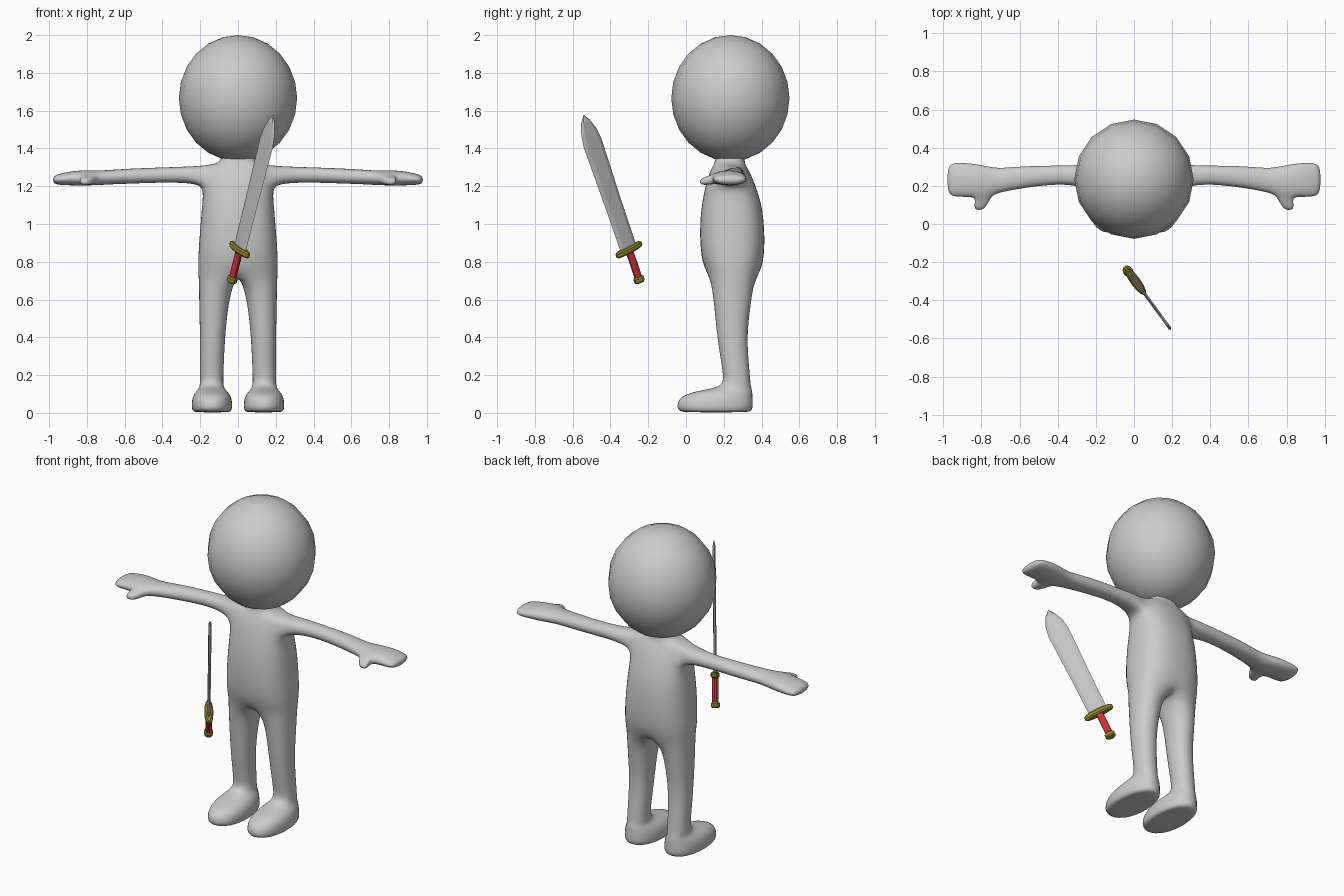
import bpy, bmesh, math
from mathutils import Matrix, Vector

if "Cube" in bpy.data.objects:
    bpy.data.objects.remove(bpy.data.objects["Cube"])


def material(name, rgb):
    m = bpy.data.materials.new(name)
    m.diffuse_color = (*rgb, 1)
    m.use_nodes = True
    m.node_tree.nodes["Principled BSDF"].inputs["Base Color"].default_value = m.diffuse_color
    return m


GREY = material("body_grey", (0.6, 0.6, 0.6))
STEEL = material("blade_steel", (0.55, 0.55, 0.55))
GOLD = material("dark_gold", (0.27, 0.24, 0.025))
RED = material("grip_red", (0.62, 0.03, 0.04))


def finish(bm, name, mat, smooth=False):
    bmesh.ops.recalc_face_normals(bm, faces=bm.faces)
    me = bpy.data.meshes.new(name)
    bm.to_mesh(me)
    bm.free()
    me.materials.append(mat)
    for p in me.polygons:
        p.use_smooth = smooth
    ob = bpy.data.objects.new(name, me)
    bpy.context.collection.objects.link(ob)
    return ob


def bridge(bm, a, b, skip=()):
    n = len(a)
    for k in range(n):
        j = (k + 1) % n
        if k not in skip:
            bm.faces.new((a[k], a[j], b[j], b[k]))


# Head
bm = bmesh.new()
bmesh.ops.create_uvsphere(bm, u_segments=16, v_segments=12, radius=1)
bm.transform(Matrix.Translation((0, 0.235, 1.666)) @ Matrix.Diagonal((0.313, 0.313, 0.334, 1)))
finish(bm, "head", GREY, True)

# Body: half cage, mirrored and subdivided
bm = bmesh.new()
OCT = [(-.75, -.75), (0, -1), (.75, -.75), (1, 0), (.75, .75), (0, 1), (-.75, .75), (-1, 0)]
HALF = [(0, -1), (.55, -.93), (.92, -.58), (1, 0), (.92, .58), (.55, .93), (0, 1)]


def torso_ring(z, xo, yf, yb):
    cy, ry = (yf + yb) / 2, (yb - yf) / 2 * 1.045
    return [bm.verts.new((u * xo * 1.045, cy + v * ry, z)) for u, v in HALF]


def oct_ring(a0, a1, b0, b1, place):
    ca, cb = (a0 + a1) / 2, (b0 + b1) / 2
    ra, rb = (a1 - a0) / 2 * 1.1, (b1 - b0) / 2 * 1.1
    return [bm.verts.new(place(ca + u * ra, cb + v * rb)) for u, v in OCT]


# Torso rings, from hips to neck: z, half width, front y, back y
torso = [torso_ring(*r) for r in (
    (0.73, 0.205, 0.115, 0.385), (0.82, 0.208, 0.082, 0.412), (0.98, 0.196, 0.076, 0.412),
    (1.10, 0.186, 0.086, 0.398), (1.195, 0.178, 0.105, 0.368), (1.255, 0.172, 0.12, 0.345),
    (1.31, 0.165, 0.145, 0.315), (1.325, 0.085, 0.155, 0.31), (1.40, 0.07, 0.165, 0.30))]
LOW, MID, TOP = 4, 5, 6
for i in range(len(torso) - 1):
    for k in range(6):
        if not (i in (LOW, MID) and k in (2, 3)):   # opening for the arm
            bm.faces.new((torso[i][k], torso[i][k + 1], torso[i + 1][k + 1], torso[i + 1][k]))
socket = ([torso[LOW][k] for k in (2, 3, 4)] + [torso[MID][4]]
          + [torso[TOP][k] for k in (4, 3, 2)] + [torso[MID][2]])
bm.verts.remove(torso[MID][3])

# Leg and foot rings: z, inner x, outer x, front y, back y
prev = torso[0] + [bm.verts.new((0, 0.25, 0.735))]
for z, xi, xo, yf, yb in (
        (0.655, 0.035, 0.205, 0.14, 0.352), (0.55, 0.055, 0.204, 0.153, 0.338),
        (0.40, 0.070, 0.200, 0.166, 0.320), (0.22, 0.078, 0.200, 0.195, 0.335),
        (0.14, 0.080, 0.200, 0.205, 0.342), (0.122, 0.066, 0.212, 0.09, 0.348),
        (0.095, 0.040, 0.236, -0.02, 0.350), (0.05, 0.030, 0.246, -0.046, 0.352),
        (0.006, 0.034, 0.242, -0.042, 0.350), (0.003, 0.06, 0.21, 0.02, 0.30)):
    ring = oct_ring(xi, xo, yf, yb, lambda x, y: (x, y, z))
    bridge(bm, prev, ring)
    prev = ring
bm.faces.new(prev)

# Arm and hand rings: x, front y, back y, bottom z, top z
prev = socket
for i, (x, yf, yb, z0, z1) in enumerate((
        (0.23, 0.185, 0.312, 1.215, 1.305), (0.36, 0.215, 0.305, 1.222, 1.300),
        (0.55, 0.195, 0.305, 1.215, 1.294), (0.69, 0.170, 0.292, 1.210, 1.285),
        (0.74, 0.155, 0.295, 1.206, 1.282), (0.84, 0.145, 0.316, 1.204, 1.285),
        (0.93, 0.142, 0.322, 1.206, 1.270), (0.982, 0.155, 0.310, 1.212, 1.255))):
    ring = oct_ring(yf, yb, z0, z1, lambda y, z: (x, y, z))
    thumb_base = i == 5
    bridge(bm, prev, ring, (6, 7) if thumb_base else ())
    if thumb_base:
        # Thumb grows from the front of the hand
        base = [prev[0], prev[7], prev[6], ring[6], ring[7], ring[0]]
        c = sum((v.co for v in base), Vector()) / 6
        last = base
        for ctr, sx, sz in (((0.795, 0.125, 1.232), 0.75, 0.75), ((0.815, 0.07, 1.222), 0.5, 0.55)):
            new = [bm.verts.new((ctr[0] + (v.co.x - c.x) * sx, ctr[1],
                                 ctr[2] + (v.co.z - c.z) * sz)) for v in base]
            bridge(bm, last, new)
            last = new
        bm.faces.new(last)
    prev = ring
bm.faces.new(prev)

body = finish(bm, "body", GREY, True)
mirror = body.modifiers.new("mirror", 'MIRROR')
mirror.use_clip = True
body.modifiers.new("subdivision", 'SUBSURF').levels = 2
body.modifiers["subdivision"].render_levels = 2

# Sword frame: local x across the blade, y through it, z from pommel to tip
foot, tip = Vector((-0.035, -0.243, 0.69)), Vector((0.187, -0.545, 1.577))
length = (tip - foot).length
axis = (tip - foot).normalized()
normal = axis.cross(Vector((0, 0, 1))).normalized()
across = normal.cross(axis)
SWORD = Matrix.Translation(foot) @ Matrix((across, normal, axis)).transposed().to_4x4()


def sword_rod(name, mat, sides, rx, ry, z0, z1, bevel=0.0):
    b = bmesh.new()
    bmesh.ops.create_cone(b, cap_ends=True, segments=sides, radius1=1, radius2=1, depth=1)
    b.transform(Matrix.Translation((0, 0, (z0 + z1) / 2)) @ Matrix.Diagonal((rx, ry, z1 - z0, 1)))
    if bevel:
        rims = [e for e in b.edges if abs(e.verts[0].co.z - e.verts[1].co.z) < 1e-5]
        bmesh.ops.bevel(b, geom=rims, offset=bevel, segments=1, affect='EDGES')
    b.transform(SWORD)
    return finish(b, name, mat)


sword_rod("pommel", GOLD, 10, 0.031, 0.026, 0.0, 0.034, 0.007)
sword_rod("grip", RED, 10, 0.022, 0.018, 0.03, 0.178)
sword_rod("guard", GOLD, 14, 0.09, 0.026, 0.172, 0.206, 0.008)

# Blade: bevelled flat section lofted to a point
bm = bmesh.new()
prev = None
for t, h in ((0.19, 0.054), (0.45, 0.056), (0.65, 0.060), (0.80, 0.063), (0.87, 0.052), (0.925, 0.03)):
    ring = [bm.verts.new((u * h, v * 0.008, t)) for u, v in
            ((1, 0), (.65, 1), (-.65, 1), (-1, 0), (-.65, -1), (.65, -1))]
    if prev:
        bridge(bm, prev, ring)
    else:
        bm.faces.new(ring)
    prev = ring
point = bm.verts.new((0.004, 0, length))
for k in range(6):
    bm.faces.new((prev[k], prev[(k + 1) % 6], point))
bm.transform(SWORD)
finish(bm, "blade", STEEL)
